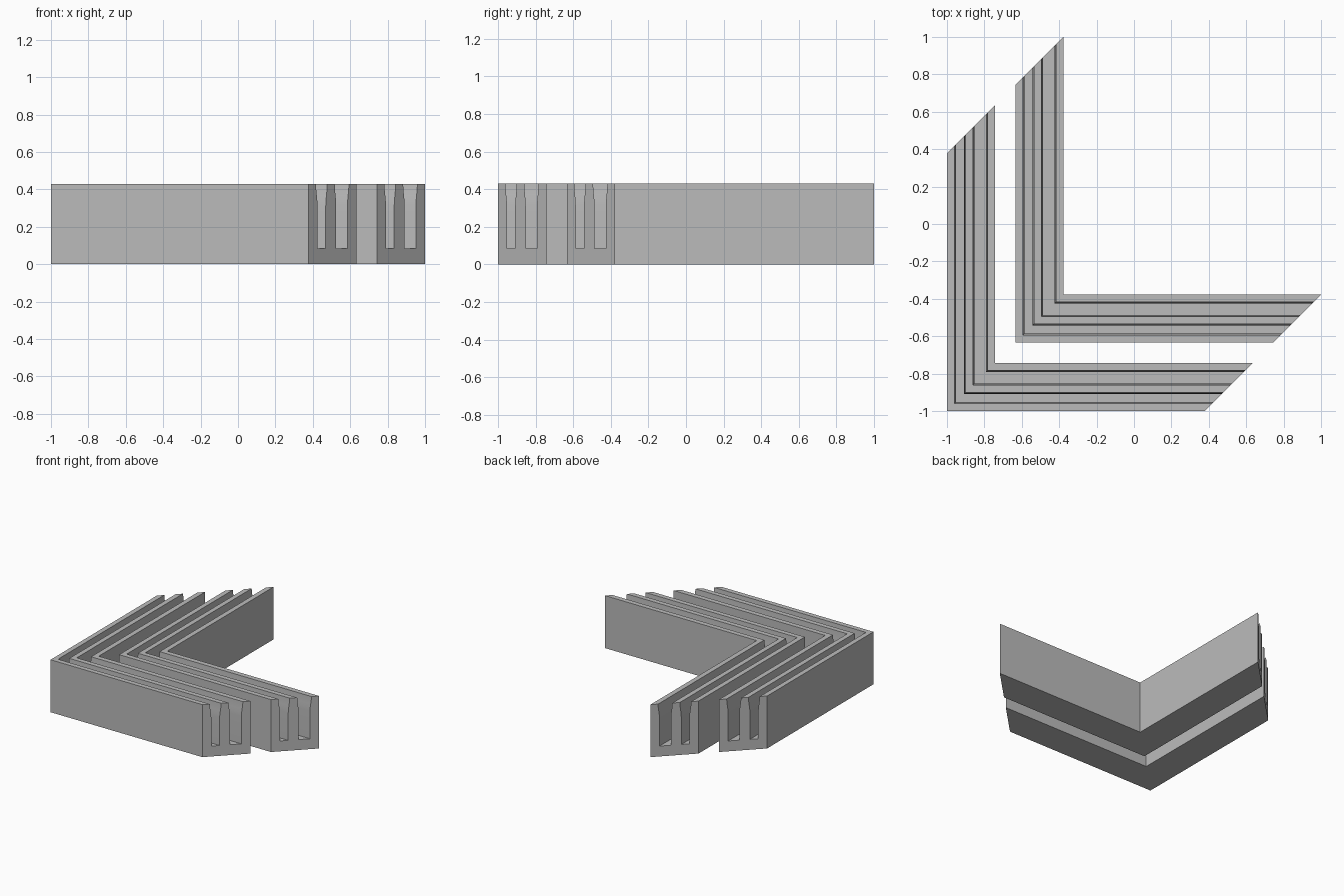
import bpy
import bmesh
import math

if "Cube" in bpy.data.objects:
    bpy.data.objects.remove(bpy.data.objects["Cube"])

HEIGHT, FLOOR, WIDTH = 0.43, 0.085, 0.257
LEG = 1.377                      # leg length along each offset line
FLARE, FLARE_START = 0.008, 0.31  # slot mouths widen gently near the top
SLOTS = [(0.048, 0.092), (0.148, 0.208)]

grey = bpy.data.materials.new("plain grey")
grey.diffuse_color = (0.5, 0.5, 0.5, 1)
grey.use_nodes = True
grey.node_tree.nodes["Principled BSDF"].inputs["Base Color"].default_value = grey.diffuse_color


def slot_wall(d, side):
    """Points of one slot wall from floor to top, curving outward at the mouth."""
    pts = [(d, FLOOR)]
    for i in range(5):
        t = i / 4
        pts.append((d + side * FLARE * math.sin(t * math.pi / 2) ** 2,
                    FLARE_START + (HEIGHT - FLARE_START) * t))
    return pts


def channel_profile():
    """Cross-section: (distance from the outer face, height)."""
    pts = [(0, 0), (0, HEIGHT)]
    for a, b in SLOTS:
        pts += slot_wall(a, -1)[::-1] + slot_wall(b, 1)
    return pts + [(WIDTH, HEIGHT), (WIDTH, 0)]


def corner_channel(name, inset):
    """Sweep the profile round a mitred corner with both ends cut at 45 degrees."""
    bm = bmesh.new()
    rings = [[], [], []]
    for d, z in channel_profile():
        a = -1 + inset + d
        for ring, (x, y) in zip(rings, [(a + LEG, a), (a, a), (a, a + LEG)]):
            ring.append(bm.verts.new((x, y, z)))
    n = len(rings[0])
    for r0, r1 in zip(rings, rings[1:]):
        for i in range(n):
            j = (i + 1) % n
            bm.faces.new((r0[i], r0[j], r1[j], r1[i]))
    bm.faces.new(rings[0][::-1])
    bm.faces.new(rings[2])
    bmesh.ops.recalc_face_normals(bm, faces=bm.faces)
    mesh = bpy.data.meshes.new(name)
    bm.to_mesh(mesh)
    bm.free()
    mesh.materials.append(grey)
    obj = bpy.data.objects.new(name, mesh)
    bpy.context.collection.objects.link(obj)
    bpy.ops.object.select_all(action='DESELECT')
    obj.select_set(True)
    bpy.context.view_layer.objects.active = obj
    bpy.ops.object.shade_smooth_by_angle(angle=math.radians(30))


# Two nested channels with a gap between them
corner_channel("outer_corner_channel", 0.0)
corner_channel("inner_corner_channel", 0.366)
